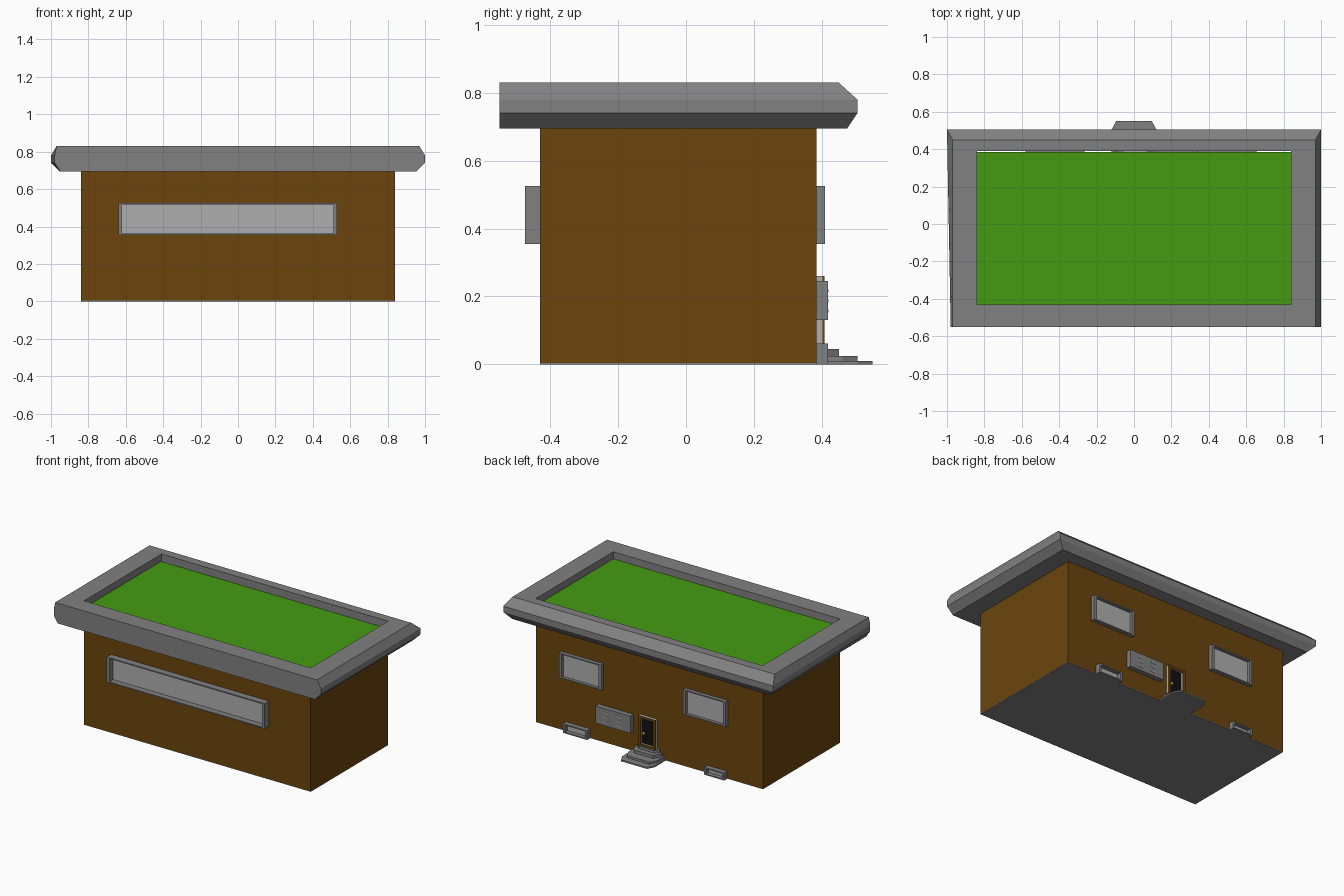
import bpy, bmesh

if "Cube" in bpy.data.objects:
    bpy.data.objects.remove(bpy.data.objects["Cube"])


def material(name, rgb):
    m = bpy.data.materials.new(name)
    m.diffuse_color = (*rgb, 1)
    m.use_nodes = True
    m.node_tree.nodes["Principled BSDF"].inputs["Base Color"].default_value = m.diffuse_color
    return m


BROWN = material("brown_wall", (0.15, 0.06, 0.004))
GREEN = material("grass", (0.06, 0.33, 0.006))
PALE = material("pale_glass", (0.43, 0.43, 0.43))
GREY = material("grey_concrete", (0.22, 0.22, 0.22))
BLACK = material("black_door", (0.005, 0.005, 0.005))
GOLD = material("gold", (0.5, 0.4, 0.02))


def finish(name, bm, mat):
    bmesh.ops.recalc_face_normals(bm, faces=bm.faces)
    me = bpy.data.meshes.new(name)
    bm.to_mesh(me)
    bm.free()
    me.materials.append(mat)
    ob = bpy.data.objects.new(name, me)
    bpy.context.collection.objects.link(ob)
    return ob


def loft(name, rings, mat, closed=False):
    """Skin between rings of equal length; cap the ends unless closed."""
    bm = bmesh.new()
    vs = [[bm.verts.new(p) for p in r] for r in rings]
    n = len(vs[0])
    pairs = list(zip(vs, vs[1:])) + ([(vs[-1], vs[0])] if closed else [])
    for a, b in pairs:
        for i in range(n):
            j = (i + 1) % n
            bm.faces.new((a[i], a[j], b[j], b[i]))
    if not closed:
        bm.faces.new(vs[0])
        bm.faces.new(vs[-1])
    return finish(name, bm, mat)


def rect(x0, x1, y0, y1, z):
    return [(x0, y0, z), (x1, y0, z), (x1, y1, z), (x0, y1, z)]


def box(name, x0, x1, y0, y1, z0, z1, mat=GREY):
    return loft(name, [rect(x0, x1, y0, y1, z) for z in (z0, z1)], mat)


def frame(name, x0, x1, z0, z1, wall, out, side, top, mat=GREY):
    """Rectangular ring standing off a wall."""
    def ring(y, a, b):
        return [(x0 + a, y, z0 + b), (x1 - a, y, z0 + b),
                (x1 - a, y, z1 - b), (x0 + a, y, z1 - b)]
    return loft(name, [ring(wall, 0, 0), ring(out, 0, 0),
                       ring(out, side, top), ring(wall, side, top)], mat, True)


def window(name, x0, x1, z0, z1, wall, out, side=0.02, top=0.008):
    frame(name + "_frame", x0, x1, z0, z1, wall, out, side, top)
    glass = wall + (0.005 if out > wall else -0.005)
    box(name + "_glass", x0 + side, x1 - side, min(wall, glass), max(wall, glass),
        z0 + top, z1 - top, PALE)


FRONT, BACK = -0.43, 0.385

# House body, floor slab and planted roof
box("floor_slab", -0.84, 0.84, FRONT, BACK, 0, 0.004)
box("house_walls", -0.84, 0.84, FRONT, BACK, 0.004, 0.70, BROWN)
box("roof_lawn", -0.84, 0.84, FRONT, BACK, 0.70, 0.782, GREEN)

# Overhanging roof rim: chamfered on the sides and back, cut flat in front
rim = []
for z, front_left, half, back in ((0.695, 0.95, 0.955, 0.475), (0.74, 0.98, 1, 0.505),
                                  (0.78, 0.98, 1, 0.505), (0.83, 0.97, 0.97, 0.45)):
    rim.append([(-front_left, -0.55, z), (half, -0.55, z), (half, back, z), (-half, back, z)])
rim += [rect(-0.84, 0.84, FRONT, 0.39, z) for z in (0.83, 0.695)]
loft("roof_rim", rim, GREY, True)

# Windows
window("front_window", -0.64, 0.53, 0.355, 0.525, FRONT, -0.475)
window("back_window_left", 0.34, 0.655, 0.355, 0.525, BACK, 0.41)
window("back_window_right", -0.58, -0.265, 0.355, 0.525, BACK, 0.41)
window("basement_window_left", 0.44, 0.62, 0.0, 0.062, BACK, 0.418, 0.015)
window("basement_window_right", -0.575, -0.425, 0.0, 0.05, BACK, 0.418, 0.015)

# Door with pale jamb, brown trim and knob
frame("door_jamb", -0.06, 0.07, 0.06, 0.26, BACK, 0.402, 0.02, 0.015, PALE)
frame("door_trim", -0.06, 0.07, 0.06, 0.26, 0.402, 0.408, 0.018, 0.015, BROWN)
box("door", -0.042, 0.052, BACK, 0.392, 0.06, 0.247, BLACK)
bm = bmesh.new()
bmesh.ops.create_uvsphere(bm, u_segments=12, v_segments=8, radius=0.01)
finish("door_knob", bm, GOLD).location = (0.036, 0.399, 0.145)

# Stepped entrance with clipped front corners
for i, (w, y, z0, z1) in enumerate(((0.12, 0.55, 0, 0.01), (0.108, 0.505, 0.01, 0.025),
                                    (0.095, 0.45, 0.025, 0.045), (0.082, 0.418, 0.045, 0.062))):
    c = min(0.045, (y - BACK) * 0.6)
    outline = [(-w, BACK), (w, BACK), (w, y - c), (w - 0.025, y), (0.025 - w, y), (-w, y - c)]
    loft(f"step_{i + 1}", [[(a, b, z) for a, b in outline] for z in (z0, z1)], GREY)

# Mailbox panel with two columns of plates
box("mailbox_panel", 0.12, 0.378, BACK, 0.418, 0.13, 0.245)
for cx in (0.20, 0.30):
    for cz in (0.157, 0.187, 0.217):
        box("mailbox_plate", cx - 0.02, cx + 0.02, 0.418, 0.42, cz - 0.004, cz + 0.004, PALE)
